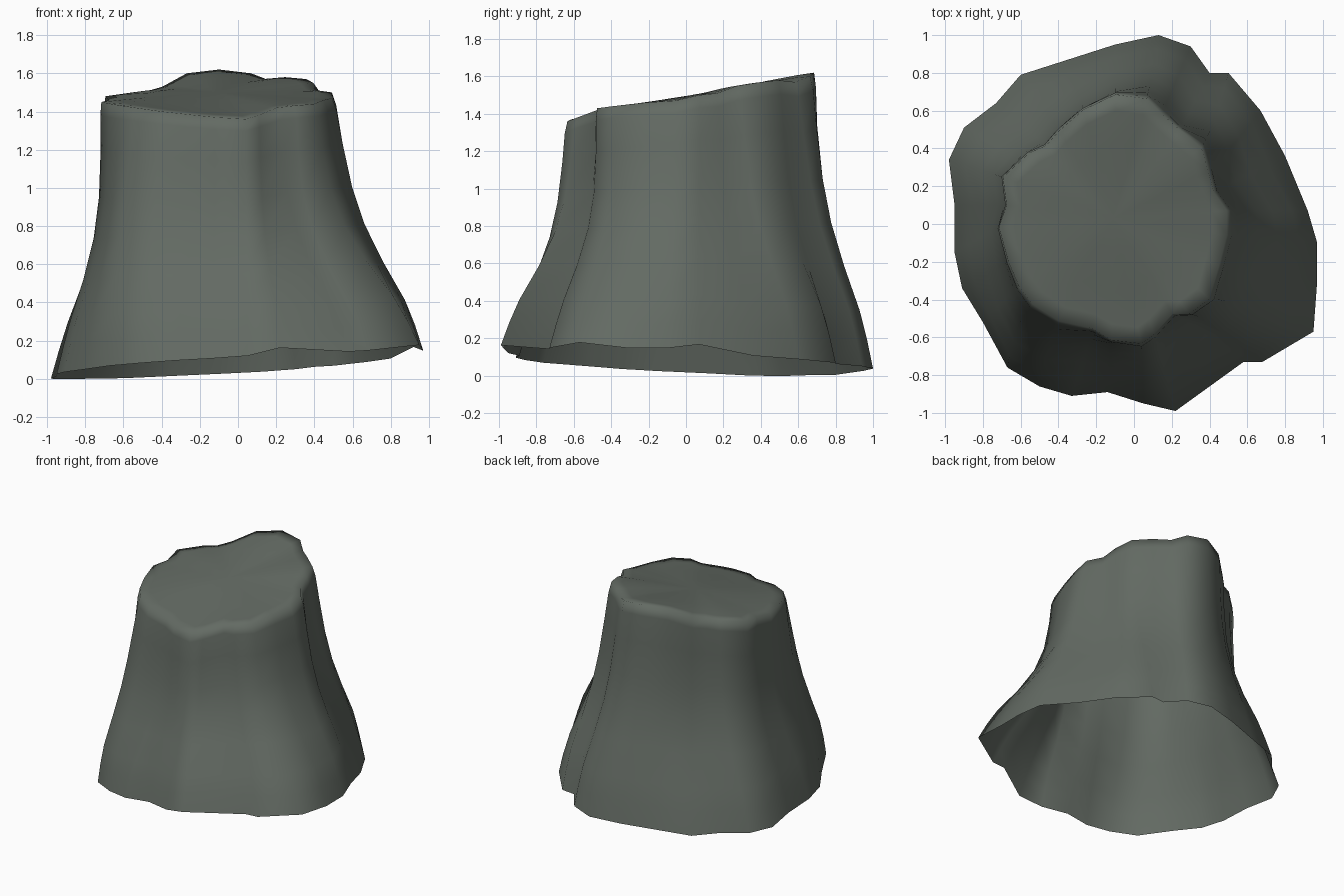
import bpy, bmesh, math

# Columns around the stump: base x, base y, rim x, rim y, rim z
COLUMNS = [
    (.97, -.10, .50, -.06, 1.47), (.92, .07, .50, .07, 1.50), (.80, .36, .43, .17, 1.51),
    (.67, .60, .40, .28, 1.55), (.50, .80, .36, .41, 1.57), (.40, .80, .25, .50, 1.58),
    (.30, .94, .15, .59, 1.57), (.13, 1.0, .07, .67, 1.60), (-.10, .95, -.10, .69, 1.62),
    (-.35, .87, -.27, .61, 1.60), (-.60, .79, -.40, .50, 1.53), (-.73, .64, -.47, .42, 1.51),
    (-.90, .51, -.56, .38, 1.50), (-.98, .34, -.70, .25, 1.48), (-.95, .10, -.68, .10, 1.46),
    (-.95, -.15, -.72, -.02, 1.45), (-.91, -.34, -.67, -.20, 1.44), (-.80, -.52, -.61, -.34, 1.43),
    (-.67, -.76, -.54, -.43, 1.42), (-.50, -.86, -.40, -.52, 1.40), (-.33, -.91, -.22, -.56, 1.38),
    (-.14, -.89, -.12, -.62, 1.37), (.05, -.95, .04, -.64, 1.36), (.22, -.99, .11, -.59, 1.38),
    (.58, -.73, .21, -.48, 1.42), (.68, -.73, .30, -.48, 1.43), (.95, -.57, .41, -.40, 1.44),
    (.97, -.30, .46, -.22, 1.46),
]
# Flared trunk profile: height fraction, blend from base to rim
PROFILE = [(0, 0), (.1, .12), (.2, .26), (.35, .53), (.5, .75), (.65, .88), (.82, .95), (.95, .98), (1, 1.02)]
# Bark grooves (column: depth, negative bulges out) and raised spots of the bottom edge
GROOVES = {2: .02, 3: -.02, 4: -.03, 5: .0, 6: -.03, 7: -.02, 16: -.02, 17: -.05, 18: -.08, 19: -.06, 20: -.02,
           22: -.01, 24: .03, 25: .05, 26: .05, 27: .02}
LIFT = {1: .04, 0: .01, 23: .03, 26: .02}
CX, CY, CZ = -.11, .03, 1.50

bm = bmesh.new()


def bridge(low, high):
    n = len(low)
    for i in range(n):
        j = (i + 1) % n
        bm.faces.new((low[i], low[j], high[j], high[i]))


# Side wall, open at the tilted bottom edge; flare is wider on the right
rings = []
for h, t in PROFILE:
    ring = []
    for i, (bx, by, tx, ty, tz) in enumerate(COLUMNS):
        bz = .075 + .06 * bx - .045 * by + LIFT.get(i, 0)
        s = t - .10 * math.sin(math.pi * h) * bx
        x, y = bx + (tx - bx) * s, by + (ty - by) * s
        k = 1 - GROOVES.get(i, 0) * math.sin(math.pi * h) / math.hypot(x - CX, y - CY)
        ring.append(bm.verts.new((CX + (x - CX) * k, CY + (y - CY) * k, bz + (tz - bz) * h)))
    rings.append(ring)

# Uneven sloping top
for f in (.86, .6, .3):
    ring = []
    for _, _, tx, ty, tz in COLUMNS:
        x, y = CX + (tx - CX) * f, CY + (ty - CY) * f
        slope = CZ + .13 * (y - CY) + .02 * x
        ring.append(bm.verts.new((x, y, slope + (tz - slope) * f * f)))
    rings.append(ring)
for low, high in zip(rings, rings[1:]):
    bridge(low, high)
centre = bm.verts.new((CX, CY, CZ))
last = rings[-1]
for i in range(len(last)):
    bm.faces.new((last[i], last[(i + 1) % len(last)], centre))

mesh = bpy.data.meshes.new("stump")
bm.to_mesh(mesh)
bm.free()
mesh.shade_smooth()
stump = bpy.data.objects.new("stump", mesh)
bpy.context.collection.objects.link(stump)

mat = bpy.data.materials.new("grey_green_bark")
mat.diffuse_color = (.125, .145, .125, 1)
mesh.materials.append(mat)
